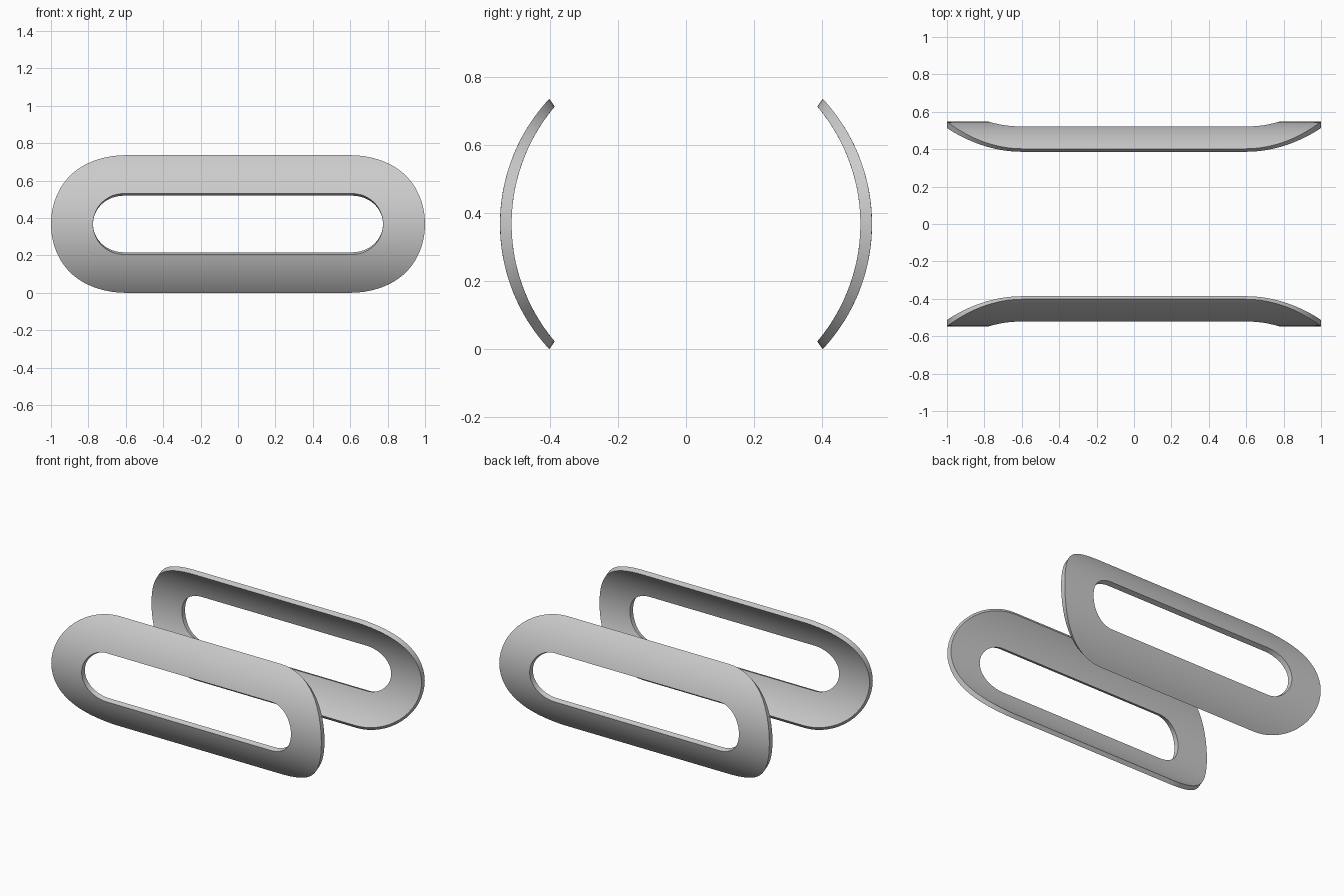
import bpy, bmesh
from math import sin, cos, pi

if "Cube" in bpy.data.objects:
    bpy.data.objects.remove(bpy.data.objects["Cube"])

MID_Z = 0.368          # height of the horizontal centre line
ARC = 32               # segments per rounded end
STEPS = 14             # strips between slot edge and outer edge
RO, CO, AO = 0.540, 0.007, 0.750   # outer face: radius, centre, half angle
RI, CI, AI = 0.533, -0.020, 0.705  # inner face
OUT_R, OUT_X = 0.404, 0.596        # outer outline of the flat plate
SLOT_R, SLOT_X = 0.165, 0.610      # slot outline


def flat_point(i, t):
    """Point on the i-th spoke, t = 0 at the slot, 1 at the outer edge."""
    side = 1 if i <= ARC else -1
    k = i if i <= ARC else i - 1
    a = -pi / 2 + pi * k / ARC
    r = SLOT_R + (OUT_R - SLOT_R) * t
    c = SLOT_X + (OUT_X - SLOT_X) * t
    return side * c + r * cos(a), r * sin(a)


def bend(p, face, sy):
    """Wrap a flat point onto the outer or inner curved face."""
    R, C, A = (RO, CO, AO) if face == 0 else (RI, CI, AI)
    a = p[1] / OUT_R * A
    return p[0], sy * (C + R * cos(a)), MID_Z + R * sin(a)


def curved_ring(name, sy):
    n = 2 * (ARC + 1)
    bm = bmesh.new()
    grid = [[[bm.verts.new(bend(flat_point(i, s / STEPS), f, sy))
              for s in range(STEPS + 1)] for i in range(n)] for f in (0, 1)]
    o, q = grid
    for i in range(n):
        j = (i + 1) % n
        # outer and inner faces
        for s in range(STEPS):
            for g in (o, q):
                bm.faces.new((g[i][s], g[j][s], g[j][s + 1], g[i][s + 1]))
        # slot wall and rim
        for s in (0, STEPS):
            bm.faces.new((o[i][s], o[j][s], q[j][s], q[i][s]))
    bmesh.ops.recalc_face_normals(bm, faces=bm.faces[:])
    me = bpy.data.meshes.new(name)
    bm.to_mesh(me)
    bm.free()
    ob = bpy.data.objects.new(name, me)
    bpy.context.collection.objects.link(ob)
    bpy.ops.object.select_all(action='DESELECT')
    ob.select_set(True)
    bpy.context.view_layer.objects.active = ob
    bpy.ops.object.shade_smooth_by_angle(angle=0.6)


# two slotted curved plates facing each other
curved_ring("front_slotted_plate", -1)
curved_ring("back_slotted_plate", 1)
